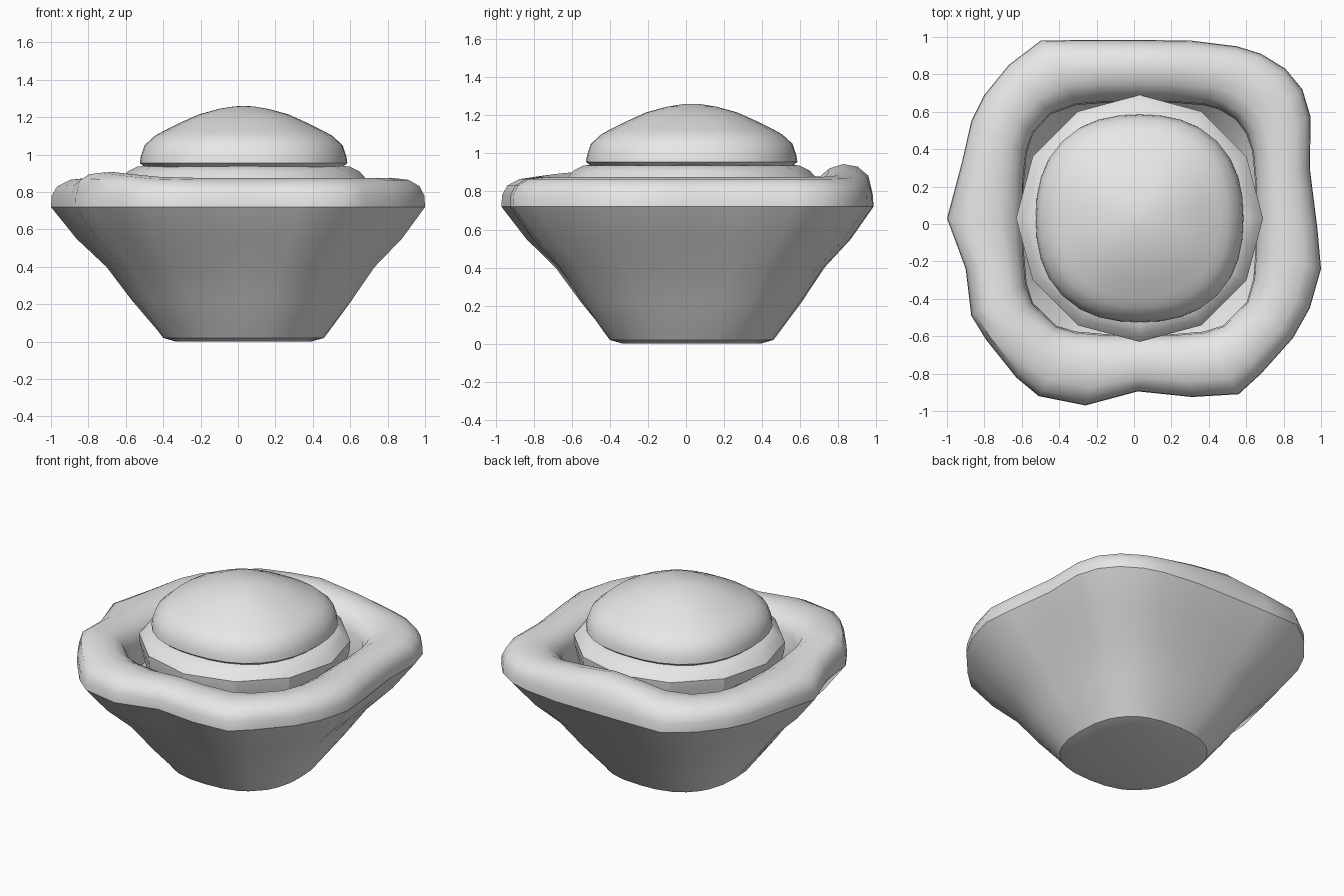
import bpy
import bmesh
import math

cube = bpy.data.objects.get("Cube")
if cube:
    bpy.data.objects.remove(cube)

CENTRE = 0.03  # shared x and y offset of the base, collar and dome

grey = bpy.data.materials.new("light_grey")
grey.use_nodes = True
grey.diffuse_color = (0.8, 0.8, 0.8, 1)
grey.node_tree.nodes["Principled BSDF"].inputs["Base Color"].default_value = (0.8, 0.8, 0.8, 1)


def rounded(angle, half, power):
    """Point on a rounded square around the shared centre."""
    c, s = math.cos(angle), math.sin(angle)
    r = half / (abs(c) ** power + abs(s) ** power) ** (1 / power)
    return CENTRE + r * c, CENTRE + r * s


def loft(name, rings, cap_start=False, cap_end=False, smooth=30):
    """Skin a list of equal-length closed rings."""
    bm = bmesh.new()
    loops = [[bm.verts.new(p) for p in ring] for ring in rings]
    n = len(loops[0])
    for low, high in zip(loops, loops[1:]):
        for i in range(n):
            j = (i + 1) % n
            bm.faces.new((low[i], low[j], high[j], high[i]))
    if cap_start:
        bm.faces.new(loops[0][::-1])
    if cap_end:
        bm.faces.new(loops[-1])
    mesh = bpy.data.meshes.new(name)
    bm.to_mesh(mesh)
    bm.free()
    mesh.materials.append(grey)
    obj = bpy.data.objects.new(name, mesh)
    bpy.context.collection.objects.link(obj)
    bpy.ops.object.select_all(action="DESELECT")
    obj.select_set(True)
    bpy.context.view_layer.objects.active = obj
    bpy.ops.object.shade_smooth_by_angle(angle=math.radians(smooth))
    return obj


# Irregular rim outline, counter-clockwise from the +x side
outline = [
    (1, -.24), (.98, -.02), (.94, .3), (.945, .57), (.9, .72), (.81, .83),
    (.68, .91), (.55, .95), (.31, .98), (0, .985), (-.25, .985), (-.5, .98),
    (-.67, .85), (-.8, .69), (-.87, .55), (-.92, .33), (-1, .03), (-.9, -.24),
    (-.87, -.49), (-.79, -.62), (-.63, -.82), (-.51, -.92), (-.26, -.97),
    (.02, -.895), (.31, -.925), (.56, -.91), (.68, -.8), (.85, -.61), (.94, -.45),
]
angles = [math.atan2(y - CENTRE, x - CENTRE) for x, y in outline]


def between(inner, outer, t):
    return [a + (b - a) * t for a, b in zip(inner, outer)]


# Tapered bowl: rounded foot, then straight walls flaring to the outline
bowl = []
for half, z in [(.36, 0), (.43, .02), (.46, .06)]:
    bowl.append([(*rounded(a, half, 2.5), z) for a in angles])
for t, z in [(.24, .22), (.48, .4), (.76, .55), (1, .72)]:
    bowl.append([(*between(rounded(a, .46, 2.5), p, t), z) for a, p in zip(angles, outline)])
loft("bowl", bowl, cap_start=True)


def swell(x, y):
    """Extra height of the two swollen stretches of the rim."""
    back = .07 * math.exp(-(x / .35) ** 2 - ((y - .85) / .2) ** 2)
    corner = .04 * math.exp(-((x + .78) ** 2 + (y + .6) ** 2) / .08)
    return back + corner


# Puffy rim rolling from the outline over to a squarish opening
rim = []
for t, z in [(1, .72), (.99, .78), (.92, .83), (.75, .865), (.52, .875),
             (.3, .865), (.12, .83), (.02, .77), (0, .6)]:
    ring = []
    for a, p in zip(angles, outline):
        x, y = between(rounded(a, .62, 4), p, t)
        lift = swell(x, y) if .1 < t < .95 else 0
        ring.append((x, y, z + lift))
    rim.append(ring)
loft("rolled_rim", rim, smooth=40)


def turned(name, profile, sides, power, **options):
    rings = [[(*rounded(math.tau * i / sides, half, power), z) for i in range(sides)]
             for half, z in profile]
    return loft(name, rings, **options)


# Twelve-sided collar inside the opening
turned("collar", [(.6, .58), (.655, .8), (.66, .865), (.62, .91), (.57, .935), (.5, .945)],
       12, 2, cap_start=True, cap_end=True, smooth=25)

# Squarish dome with a short wall and a soft ledge
turned("dome", [(.53, .935), (.555, .955), (.55, .99), (.53, 1.05), (.475, 1.1),
                (.43, 1.125), (.34, 1.17), (.24, 1.215), (.13, 1.245), (.05, 1.258),
                (.01, 1.26)],
       32, 2.35, cap_start=True, cap_end=True)
